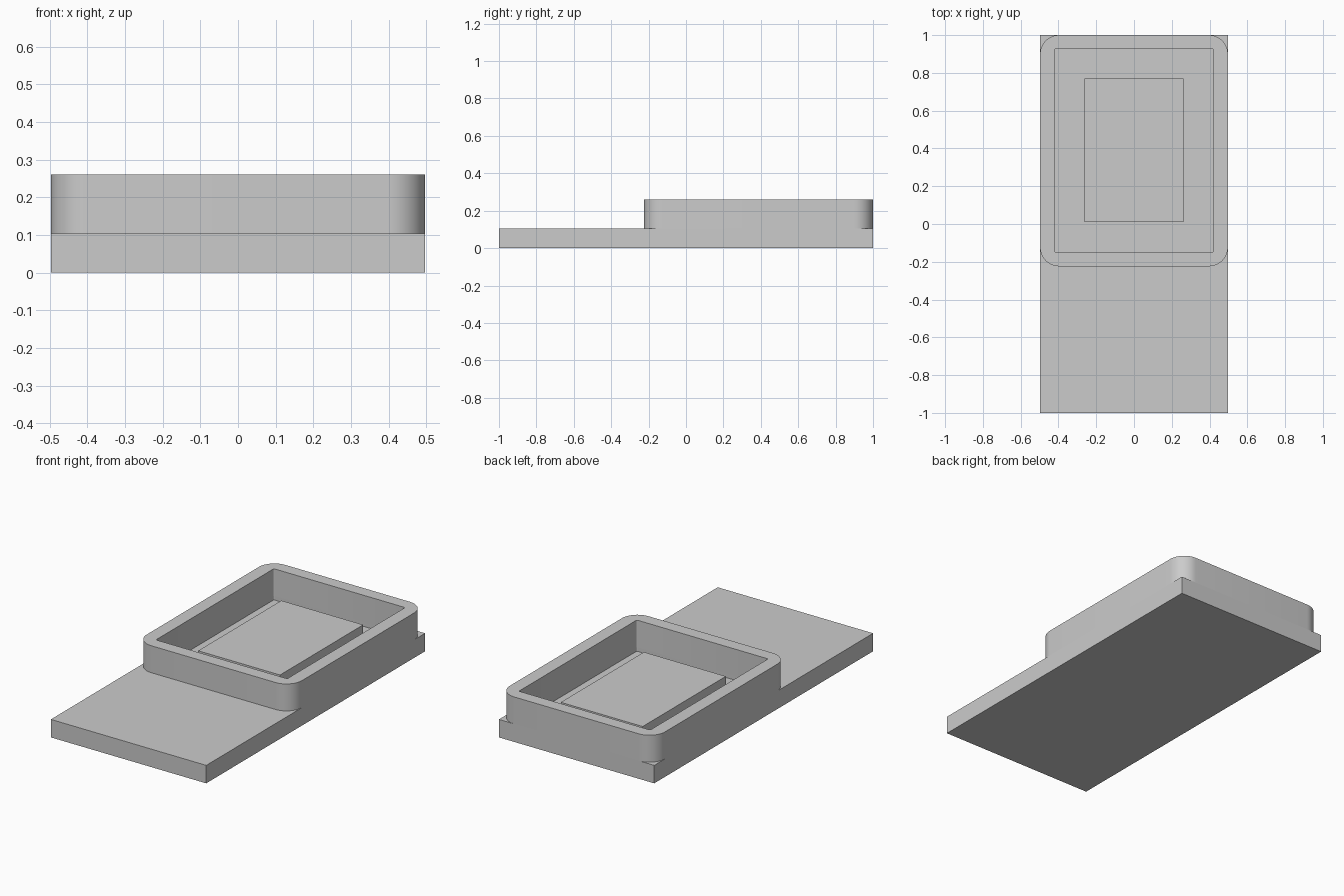
import bpy
import bmesh
import math

default = bpy.data.objects.get("Cube")
if default:
    bpy.data.objects.remove(default, do_unlink=True)

GREY = (0.6, 0.6, 0.6, 1.0)
grey = bpy.data.materials.new("plain grey")
grey.use_nodes = True
grey.diffuse_color = GREY
grey.node_tree.nodes["Principled BSDF"].inputs["Base Color"].default_value = GREY


def slab(name, half_x, y0, y1, z0, z1, radius=0.0, segments=12):
    """Upright block with optional rounded vertical corners."""
    outline = []
    corners = [(1, y1, 0), (-1, y1, 90), (-1, y0, 180), (1, y0, 270)]
    for side, y, start in corners:
        inward = -1 if y == y1 else 1
        cx, cy = side * (half_x - radius), y + inward * radius
        steps = segments if radius else 0
        for i in range(steps + 1):
            a = math.radians(start + 90 * i / max(steps, 1))
            outline.append((cx + radius * math.cos(a), cy + radius * math.sin(a), z0))
    bm = bmesh.new()
    bottom = bm.faces.new([bm.verts.new(p) for p in outline])
    top = bmesh.ops.extrude_face_region(bm, geom=[bottom], use_keep_orig=True)
    for v in top["geom"]:
        if isinstance(v, bmesh.types.BMVert):
            v.co.z = z1
    bmesh.ops.recalc_face_normals(bm, faces=bm.faces)
    mesh = bpy.data.meshes.new(name)
    bm.to_mesh(mesh)
    bm.free()
    obj = bpy.data.objects.new(name, mesh)
    bpy.context.collection.objects.link(obj)
    mesh.materials.append(grey)
    return obj


def activate(obj):
    bpy.ops.object.select_all(action="DESELECT")
    obj.select_set(True)
    bpy.context.view_layer.objects.active = obj


BASE_TOP, FLOOR = 0.104, 0.08

# Long flat base and the rounded wall standing on its rear part
base = slab("base_plate", 0.497, -1.0, 1.0, 0.0, BASE_TOP)
rim = slab("raised_rim", 0.497, -0.224, 1.0, BASE_TOP, 0.26, radius=0.1)

# Pocket cut through the rim and slightly into the base
cutter = slab("pocket_cutter", 0.42, -0.15, 0.927, FLOOR, 0.4, radius=0.008, segments=4)
cutter.hide_render = True
for part in (base, rim):
    cut = part.modifiers.new("pocket", "BOOLEAN")
    cut.operation = "DIFFERENCE"
    cut.solver = "EXACT"
    cut.object = cutter
    activate(part)
    bpy.ops.object.modifier_apply(modifier=cut.name)
bpy.data.objects.remove(cutter, do_unlink=True)

# Low platform on the pocket floor
slab("inner_platform", 0.262, 0.01, 0.77, FLOOR, 0.178)

# Smooth the rounded corners, keep the edges crisp
activate(rim)
bpy.ops.object.shade_smooth_by_angle(angle=math.radians(30))
